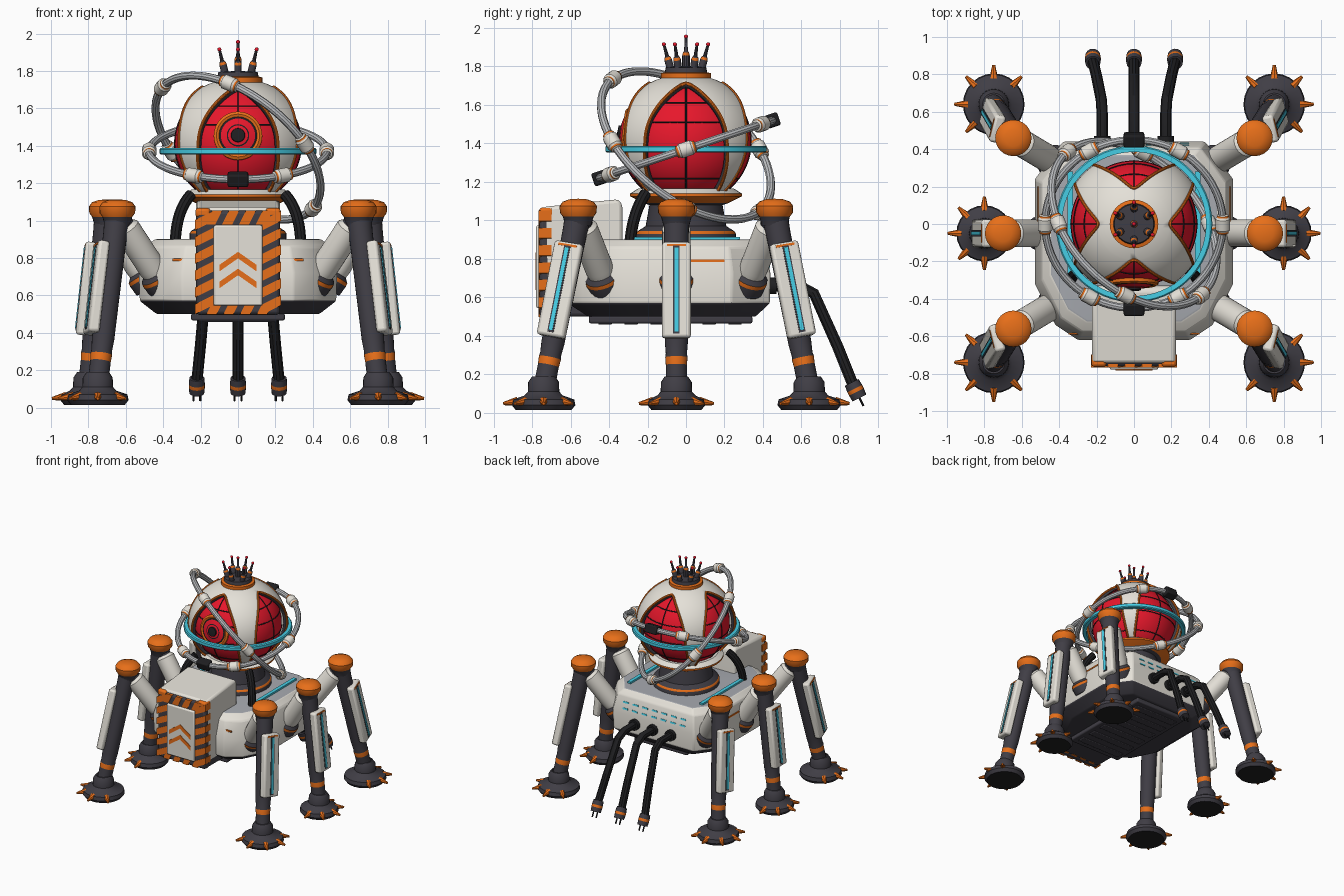
import bpy, bmesh
from math import sin, cos, pi, radians
from mathutils import Matrix, Vector

old = bpy.data.objects.get("Cube")
if old:
    bpy.data.objects.remove(old)


# Materials
def material(name, rgb):
    m = bpy.data.materials.new(name)
    col = [(c / 255) ** 2.2 for c in rgb] + [1]
    m.use_nodes = True
    m.diffuse_color = col
    shader = m.node_tree.nodes["Principled BSDF"]
    shader.inputs["Base Color"].default_value = col
    shader.inputs["Roughness"].default_value = 0.6
    return m


WHITE = material("warm_white", (228, 224, 215))
DARK = material("charcoal", (66, 64, 71))
BLACK = material("rubber_black", (36, 36, 38))
RED = material("glass_red", (234, 30, 48))
ORANGE = material("orange", (236, 113, 32))
TEAL = material("teal", (72, 204, 228))
GREY = material("deck_grey", (166, 169, 175))
PALE = material("pale_grey", (188, 190, 193))


# Helpers
def finish(name, bm, mats, bevel=0):
    bmesh.ops.recalc_face_normals(bm, faces=bm.faces)
    mesh = bpy.data.meshes.new(name)
    bm.to_mesh(mesh)
    bm.free()
    obj = bpy.data.objects.new(name, mesh)
    bpy.context.collection.objects.link(obj)
    for m in mats:
        mesh.materials.append(m)
    if bevel:
        mod = obj.modifiers.new("bevel", "BEVEL")
        mod.width, mod.segments = bevel, 2
    return obj


def along(a, b, side=None):
    """Frame at a with z towards b, and x towards side if given."""
    z = (Vector(b) - Vector(a)).normalized()
    x = Vector(side) if side else z.orthogonal()
    y = z.cross(x).normalized()
    m = Matrix((y.cross(z), y, z)).transposed().to_4x4()
    m.translation = a
    return m


def box(name, size, place, mat, bevel=0):
    bm = bmesh.new()
    m = place if isinstance(place, Matrix) else Matrix.Translation(place)
    bmesh.ops.create_cube(bm, size=1, matrix=m @ Matrix.Diagonal((*size, 1)))
    return finish(name, bm, [mat], bevel)


def slanted(name, size, place, mat, row, col, slope):
    m = Matrix.Translation(place)
    m[row][col] = slope
    return box(name, size, m, mat)


def lathe(name, profile, matrix=Matrix(), segs=24):
    """Profile rows are radius, height, material of the span above."""
    bm, mats, rings = bmesh.new(), [], []
    for r, z, _ in profile:
        n = segs if r else 1
        rings.append([bm.verts.new(matrix @ Vector((r * cos(2 * pi * i / n), r * sin(2 * pi * i / n), z)))
                      for i in range(n)])
    for (_, _, mat), a, b in zip(profile, rings, rings[1:]):
        if mat not in mats:
            mats.append(mat)
        for i in range(segs):
            j = (i + 1) % segs
            pts = [a[i % len(a)], a[j % len(a)], b[j % len(b)], b[i % len(b)]]
            bm.faces.new(list(dict.fromkeys(pts))).material_index = mats.index(mat)
    return finish(name, bm, mats)


def rod(name, a, b, r, mat, tip=None, segs=12):
    length = (Vector(b) - Vector(a)).length
    tip = r if tip is None else tip
    return lathe(name, [(0, 0, mat), (r, 0, mat), (tip, length, mat), (0, length, mat)], along(a, b), segs)


def tube(name, points, r, mat, closed=False, smooth=False):
    cu = bpy.data.curves.new(name, "CURVE")
    cu.dimensions, cu.bevel_depth, cu.bevel_resolution, cu.use_fill_caps = "3D", r, 3, True
    sp = cu.splines.new("NURBS" if smooth else "POLY")
    sp.points.add(len(points) - 1)
    for p, co in zip(sp.points, points):
        p.co = (*co, 1)
    sp.use_cyclic_u = closed
    sp.use_endpoint_u = smooth
    tmp = bpy.data.objects.new("tmp", cu)
    mesh = bpy.data.meshes.new_from_object(tmp)
    bpy.data.objects.remove(tmp)
    mesh.materials.clear()
    mesh.materials.append(mat)
    bpy.context.collection.objects.link(bpy.data.objects.new(name, mesh))


# Hull: faceted tub with dark belly and grey deck
half = [(.3, -.62), (.42, -.54), (.53, -.32), (.53, .24), (.38, .44)]
outline = half + [(-x, y) for x, y in reversed(half)]
bm = bmesh.new()
layers = [[bm.verts.new((x * k, y * k, z)) for x, y in outline]
          for k, z in [(.82, .5), (.99, .57), (1, .72), (.93, .86), (.84, .9)]]
for n, (lo, hi) in enumerate(zip(layers, layers[1:])):
    for i in range(len(outline)):
        j = (i + 1) % len(outline)
        bm.faces.new((lo[i], lo[j], hi[j], hi[i])).material_index = int(n == 0)
bm.faces.new(layers[0]).material_index = 1
bm.faces.new(layers[-1]).material_index = 2
finish("hull", bm, [WHITE, DARK, GREY], .01)
box("belly_plate", (.5, .85, .04), (0, -.08, .485), DARK, .01)
for i in range(6):
    box("belly_slat", (.42, .07, .02), (0, -.42 + i * .135, .468), DARK, .006)

# Nose housing
bm = bmesh.new()
side = [(-.73, .5), (-.745, 1.07), (-.35, 1.11), (-.33, 1.08), (-.33, .5)]
face = bm.faces.new([bm.verts.new((-.225, y, z)) for y, z in side])
new = bmesh.ops.extrude_face_region(bm, geom=[face])["geom"]
bmesh.ops.translate(bm, vec=(.45, 0, 0), verts=[v for v in new if isinstance(v, bmesh.types.BMVert)])
bmesh.ops.bisect_plane(bm, geom=bm.verts[:] + bm.edges[:] + bm.faces[:], plane_co=(0, 0, .56), plane_no=(0, 0, 1))
for f in bm.faces:
    f.material_index = int(f.calc_center_median().z < .56)
finish("nose_housing", bm, [WHITE, DARK], .025)

# Nose front: striped frame, panel and chevrons
box("nose_frame", (.45, .06, .56), (0, -.732, .775), DARK, .02)
for s in (-1, 1):
    for i in range(6):
        slanted("frame_stripe", (.1, .068, .054), (s * .181, -.732, .55 + i * .09), ORANGE, 2, 0, .5)
    for z in (.78, .69):
        slanted("chevron", (.1, .008, .035), (s * .05, -.779, z), ORANGE, 2, 0, -s * .7)
    box("frame_corner", (.08, .075, .05), (s * .188, -.726, 1.042), ORANGE, .015)
for i in range(4):
    for z, h in ((1.015, .075), (.522, .05)):
        slanted("frame_stripe", (.054, .068, h), (-.13 + i * .09, -.732, z), ORANGE, 0, 2, .5)
box("nose_panel", (.26, .03, .43), (0, -.764, .76), WHITE, .01)

# Deck strips, trim and neck hoses
for s in (-1, 1):
    box("deck_strip", (.03, .56, .02), (s * .34, 0, .905), TEAL)
    box("front_trim", (.1, .008, .012), (s * .3, -.587, .79), ORANGE)
    box("side_trim", (.008, .2, .012), (s * .512, .1, .79), ORANGE)
    tube("neck_hose", [(s * .335, -.29, .89), (s * .33, -.28, 1), (s * .305, -.25, 1.08), (s * .25, -.21, 1.14)],
         .03, BLACK, smooth=True)

# Rear lights
tilt = Matrix.Rotation(radians(12), 4, "X")
for i in range(7):
    for z in (.81, .76):
        place = Matrix.Translation((-.27 + i * .09, .44 - (z - .72) * .22, z)) @ tilt
        box("rear_light", (.05, .009, .013), place, TEAL)

# Rear hoses with plugs
for s in (-1, 0, 1):
    path = [(s * .17, .4, .66), (s * .17, .59, .66), (s * .175, .665, .62), (s * .2, .79, .34), (s * .22, .87, .14)]
    tube("rear_hose", path, .03, BLACK)
    rod("hose_flange", (s * .17, .41, .66), (s * .17, .47, .66), .045, BLACK)
    a, b = Vector(path[-1]), Vector((s * .22, .91, .06))
    lathe("hose_plug", [(0, -.02, DARK), (.04, -.02, DARK), (.043, .015, ORANGE), (.043, .035, DARK),
                        (.04, .07, DARK), (0, .07, DARK)], along(a, b), 16)
    for d in (-1, 1):
        off = Vector((d * .018, 0, 0))
        rod("plug_pin", a.lerp(b, .7) + off, a.lerp(b, 1.3) + off, .006, BLACK, segs=6)

# Neck
lathe("neck", [(.26, .89, DARK), (.26, .93, ORANGE), (.25, .945, DARK), (.21, .97, DARK), (.19, 1.08, DARK),
               (.22, 1.09, ORANGE), (.29, 1.125, ORANGE), (.29, 1.14, WHITE), (.25, 1.165, WHITE), (.19, 1.16, WHITE)],
      segs=40)

# Head: red globe inside a white shell with four arched openings
C, TOP, BASE = Vector((0, 0, 1.41)), 30, 140


def on_globe(az, polar, wide, tall):
    t = radians(polar)
    return C + Vector((wide * sin(t) * cos(az), wide * sin(t) * sin(az), tall * cos(t)))


def spread(polar):
    """Half width of an opening, as an angle."""
    if polar > 90:
        return radians(34 + (polar - 90) * .12)
    return radians(34) * sin(pi / 2 * max(0, polar - TOP) / (90 - TOP)) ** .6


bm = bmesh.new()
bmesh.ops.create_uvsphere(bm, u_segments=48, v_segments=32, radius=1,
                          matrix=Matrix.Translation(C) @ Matrix.Diagonal((.338, .338, .328, 1)))
finish("red_globe", bm, [RED])
for p in (52, 72, 97, 126):
    tube("globe_bar", [on_globe(2 * pi * i / 64, p, .338, .328) for i in range(64)], .004, BLACK, closed=True)

bm = bmesh.new()
arch = [TOP + (BASE - TOP) * (i / 28) ** 1.3 for i in range(29)]
for k in range(4):
    turn = k * pi / 2
    grid = []
    for p in [8, 16, 24] + arch:
        lo, hi = turn + spread(p), turn + pi / 2 - spread(p)
        grid.append([bm.verts.new(on_globe(lo + (hi - lo) * i / 12, p, .366, .335)) for i in range(13)])
    for a, b in zip(grid, grid[1:]):
        for i in range(12):
            bm.faces.new((a[i], b[i], b[i + 1], a[i + 1]))
    # Opening rim and centre bar
    edge = [on_globe(turn - spread(p), p, .38, .35) for p in arch]
    edge += [on_globe(turn + spread(BASE) * i / 6, BASE, .38, .35) for i in range(-5, 6)]
    edge += [on_globe(turn + spread(p), p, .38, .35) for p in reversed(arch[1:])]
    tube("window_rim", edge, .009, ORANGE, closed=True)
    tube("globe_bar", [on_globe(turn, p, .338, .328) for p in arch], .004, BLACK)
bmesh.ops.remove_doubles(bm, verts=bm.verts, dist=.0001)
shell = finish("head_shell", bm, [WHITE, DARK])
thick = shell.modifiers.new("thickness", "SOLIDIFY")
thick.thickness, thick.offset, thick.material_offset_rim = .032, 0, 1
lathe("head_bowl", [(.382 * sin(radians(p)), C.z + .351 * cos(radians(p)), WHITE) for p in range(BASE, 171, 6)], segs=40)

# Eye on the front window
lathe("eye", [(.13, -.05, ORANGE), (.13, -.012, ORANGE), (.115, -.003, ORANGE), (.102, -.008, BLACK),
              (.092, -.004, RED), (.06, .004, BLACK), (.053, .006, RED), (.038, .009, BLACK), (.036, .02, BLACK),
              (0, .024, BLACK)], along((0, -.334, 1.455), (0, -.69, 1.5)), 40)

# Crown of antennae
lathe("crown_base", [(.13, 1.72, ORANGE), (.13, 1.765, ORANGE), (.11, 1.77, DARK), (.105, 1.795, DARK), (0, 1.8, DARK)],
      segs=32)


def antenna(a, b):
    h = (Vector(b) - Vector(a)).length
    lathe("antenna", [(.02, 0, DARK), (.02, h * .4, ORANGE), (.016, h * .5, DARK), (.01, h * .55, DARK), (.007, h, DARK)],
          along(a, b), 10)
    bm = bmesh.new()
    bmesh.ops.create_icosphere(bm, subdivisions=2, radius=.011, matrix=Matrix.Translation(b))
    finish("antenna_tip", bm, [RED])


antenna((0, 0, 1.79), (0, 0, 1.955))
for i in range(6):
    x, y = cos((i + .5) * pi / 3), sin((i + .5) * pi / 3)
    antenna((x * .078, y * .078, 1.78), (x * .115, y * .115, 1.915))


# Orbiting rings
def ring(name, centre, e1, e2, r, mat, collars=(), blocks=()):
    c, e1, e2 = Vector(centre), Vector(e1), Vector(e2)
    at = lambda t: c + e1 * cos(t) + e2 * sin(t)
    tube(name, [at(2 * pi * i / 72) for i in range(72)], r, mat, closed=True)
    for t in map(radians, collars):
        lathe(name + "_collar", [(r, -.055, WHITE), (.031, -.05, ORANGE), (.032, -.04, WHITE), (.04, -.03, WHITE),
                                 (.04, .03, WHITE), (.032, .04, ORANGE), (.031, .05, WHITE), (r, .055, WHITE)],
              along(at(t), at(t + .01)), 12)
    for t in map(radians, blocks):
        box(name + "_block", (.07, .07, .11), along(at(t), at(t + .01), at(t) - c), BLACK, .01)


lathe("halo", [(.385, 1.352, TEAL), (.412, 1.352, TEAL), (.419, 1.359, TEAL), (.419, 1.381, TEAL), (.412, 1.388, TEAL),
               (.385, 1.388, TEAL), (.385, 1.352, TEAL)], segs=64)
ring("level_ring", (0, 0, 1.37), (.475, 0, 0), (0, .45, .15), .021, PALE, range(0, 360, 60), (90, 270))
ring("tilted_ring", (0, 0, 1.39), (-.24, -.24, .385), (.37, -.37, 0), .022, PALE, range(27, 360, 60))

# Six legs
for s in (-1, 1):
    for end in (-1, 0, 1):
        mid = end == 0
        hip = Vector((s * (.48 if mid else .41), -.05 + end * .37, .67))
        knee = Vector((s * (.7 if mid else .645), -.05 + end * .51, 1.03))
        foot = Vector((s * (.8 if mid else .75), -.05 + end * .69, 0))
        L = (knee - hip).length
        lathe("upper_arm", [(0, -.04, DARK), (.09, -.03, DARK), (.095, .03, ORANGE), (.092, .05, DARK), (.07, .07, WHITE),
                            (.074, .1, WHITE), (.074, L - .09, WHITE), (.055, L - .07, DARK), (.05, L, DARK)],
              along(hip, knee))
        ankle = foot + Vector((0, 0, .12))
        S = (knee - ankle).length
        lathe("shin", [(.055, 0, DARK), (.055, .13, ORANGE), (.058, .17, DARK), (.055, .19, DARK), (.06, .25, DARK),
                       (.064, S - .1, DARK), (.068, S, DARK)], along(ankle, knee))
        lathe("knee_cap", [(.066, -.06, DARK), (.08, -.01, ORANGE), (.095, .01, ORANGE), (.097, .045, ORANGE),
                           (.08, .068, ORANGE), (.045, .08, ORANGE), (0, .083, ORANGE)], Matrix.Translation(knee))
        pad = .15 if mid else .165
        lathe("foot_pad", [(0, .015, BLACK), (pad - .02, .015, DARK), (pad, .04, DARK), (pad - .006, .07, DARK),
                           (.1, .09, DARK), (.082, .11, DARK), (.08, .16, DARK), (.06, .19, DARK), (.05, .19, DARK)],
              Matrix.Translation(foot))
        for a in range(-90, 91, 45):
            d = Matrix.Rotation(radians(a), 3, "Z") @ Vector((s, end, 0)).normalized()
            rod("foot_claw", foot + d * (pad - .03) + Vector((0, 0, .06)), foot + d * (pad + .045) + Vector((0, 0, .048)),
                .024, ORANGE, .008, 8)
        # Shin guard with light strip
        m = along(ankle.lerp(knee, .56), knee, (s, end * .25, 0))
        box("shin_guard", (.06, .15, .5), m @ Matrix.Translation((.068, 0, 0)), WHITE, .015)
        box("guard_channel", (.008, .034, .46), m @ Matrix.Translation((.097, 0, 0)), DARK)
        box("guard_light", (.009, .02, .44), m @ Matrix.Translation((.1, 0, 0)), TEAL)
        box("guard_trim", (.008, .1, .012), m @ Matrix.Translation((.096, 0, .233)), ORANGE)

# Smooth shading with sharp edges kept
bpy.ops.object.select_all(action="DESELECT")
for o in bpy.context.collection.objects:
    if o.type == "MESH":
        o.select_set(True)
        bpy.context.view_layer.objects.active = o
bpy.ops.object.shade_smooth_by_angle(angle=radians(35))
